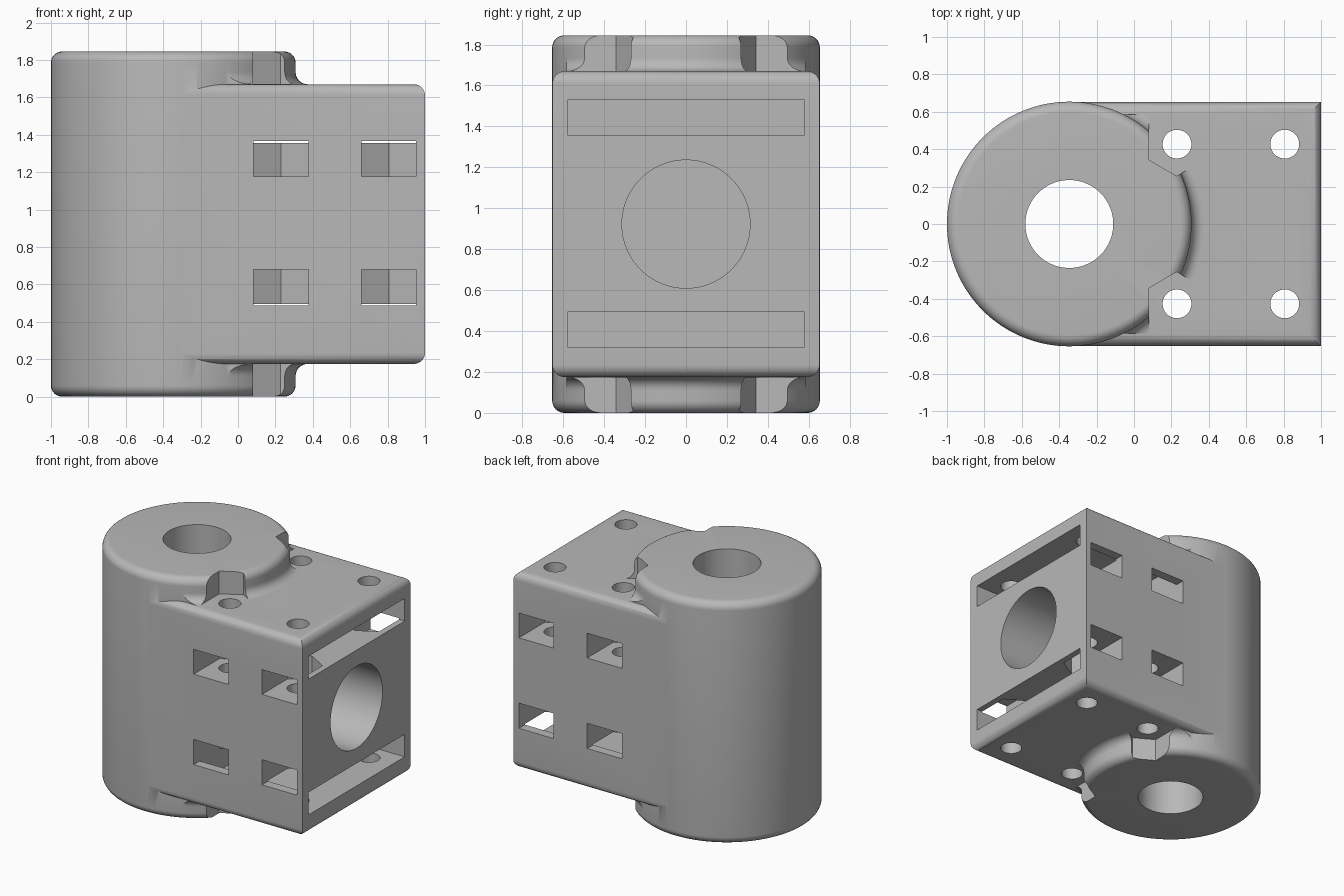
import bpy, bmesh, math
from mathutils import Matrix

if "Cube" in bpy.data.objects:
    bpy.data.objects.remove(bpy.data.objects["Cube"])

H, MID = 1.845, 0.9225          # overall height and its middle
CX, R = -0.346, 0.654           # vertical barrel axis and radius
Z0, Z1 = 0.175, 1.67            # block bottom and top
F = 0.06                        # edge rounding

grey = bpy.data.materials.new("plain_grey")
grey.diffuse_color = (0.48, 0.48, 0.48, 1)
grey.use_nodes = True
grey.node_tree.nodes["Principled BSDF"].inputs["Base Color"].default_value = grey.diffuse_color


def make(name, bm):
    bmesh.ops.recalc_face_normals(bm, faces=bm.faces[:])
    me = bpy.data.meshes.new(name)
    bm.to_mesh(me)
    bm.free()
    me.materials.append(grey)
    ob = bpy.data.objects.new(name, me)
    bpy.context.collection.objects.link(ob)
    return ob


def box(name, x0, x1, y, z0, z1, round_edges=False):
    bm = bmesh.new()
    m = Matrix.Translation(((x0 + x1) / 2, 0, (z0 + z1) / 2)) @ Matrix.Diagonal((x1 - x0, 2 * y, z1 - z0, 1))
    bmesh.ops.create_cube(bm, size=1, matrix=m)
    if round_edges:  # horizontal edges, except those buried in the barrel
        es = [e for e in bm.edges
              if abs(e.verts[0].co.z - e.verts[1].co.z) < 1e-4
              and max(v.co.x for v in e.verts) > x0 + 0.1]
        bmesh.ops.bevel(bm, geom=es, offset=F, segments=8, profile=0.5, affect='EDGES')
    return make(name, bm)


def lathe(name, pts, steps=128):
    bm = bmesh.new()
    vs = [bm.verts.new((CX + r, 0, z)) for r, z in pts]
    es = [bm.edges.new((vs[i], vs[(i + 1) % len(vs)])) for i in range(len(vs))
          if not (pts[i][0] == 0 and pts[(i + 1) % len(vs)][0] == 0)]
    bmesh.ops.spin(bm, geom=vs + es, cent=(CX, 0, 0), axis=(0, 0, 1), angle=math.tau, steps=steps)
    bmesh.ops.remove_doubles(bm, verts=bm.verts[:], dist=1e-5)
    return make(name, bm)


def rod(name, r, length, centre, along_x=False, seg=64):
    bm = bmesh.new()
    m = Matrix.Translation(centre)
    if along_x:
        m = m @ Matrix.Rotation(math.pi / 2, 4, 'Y')
    bmesh.ops.create_cone(bm, cap_ends=True, segments=seg, radius1=r, radius2=r, depth=length, matrix=m)
    return make(name, bm)


def nut_pocket(name, cx, side, z0, z1):
    """Slot open to the side, ending in the point of a hexagon."""
    w = 0.147
    prof = [(cx - w, 0.75), (cx - w, 0.342), (cx, 0.257), (cx + w, 0.342), (cx + w, 0.75)]
    bm = bmesh.new()
    f = bm.faces.new([bm.verts.new((x, side * y, z0)) for x, y in prof])
    up = bmesh.ops.extrude_face_region(bm, geom=[f])['geom']
    bmesh.ops.translate(bm, vec=(0, 0, z1 - z0), verts=[v for v in up if isinstance(v, bmesh.types.BMVert)])
    return make(name, bm)


def combine(target, other, op):
    mod = target.modifiers.new("combine", 'BOOLEAN')
    mod.operation, mod.solver, mod.object = op, 'EXACT', other
    bpy.context.view_layer.objects.active = target
    bpy.ops.object.modifier_apply(modifier=mod.name)
    bpy.data.objects.remove(other, do_unlink=True)


def arc(cr, cz, r, a0, a1, n=8):
    return [(cr + r * math.cos(math.radians(a0 + (a1 - a0) * i / n)),
             cz + r * math.sin(math.radians(a0 + (a1 - a0) * i / n))) for i in range(n + 1)]


# Barrel with rounded rims, joined to the rounded block
body = lathe("hinge_body", [(0, 0)] + arc(R - F, F, F, -90, 0) + arc(R - F, H - F, F, 0, 90) + [(0, H)])
combine(body, box("block", CX, 1.0, 0.6525, Z0, Z1, True), 'UNION')

# Concave fillets where the barrel rises out of the block
g = 0.065
for top in (True, False):
    pts = [(0.6, Z1 - 0.1), (R + g, Z1 - 0.1)] + arc(R + g, Z1 + g, g, 270, 180) + [(0.6, Z1 + g)]
    if not top:
        pts = [(r, H - z) for r, z in pts]
    flare = lathe("flare", pts)
    combine(flare, box("flare_limit", -0.1, 0.8, 0.585, -0.5, 2.5), 'INTERSECT')
    combine(body, flare, 'UNION')

# Main bore and blind socket in the end face
cutters = [rod("bore", 0.235, 3, (CX, 0, MID), seg=96),
           rod("socket", 0.313, 0.92, (1.04, 0, MID), True, 96)]

# Flat slots in the end face
for z0, z1 in ((0.322, 0.494), (1.357, 1.53)):
    cutters.append(box("end_slot", 0.08, 1.2, 0.58, z0, z1))

# Bolt holes, nut pockets and the boss notches above the inner bolts
for side in (-1, 1):
    for cx in (0.23, 0.806):
        cutters.append(rod("bolt_hole", 0.077, 3, (cx, side * 0.427, MID), seg=40))
        for z0, z1 in ((0.488, 0.68), (1.178, 1.367)):
            cutters.append(nut_pocket("nut_pocket", cx, side, z0, z1))
    for z0, z1 in ((-0.5, Z0 - 0.001), (Z1 + 0.001, 2.5)):
        cutters.append(nut_pocket("notch", 0.228, side, z0, z1))

for c in cutters:
    combine(body, c, 'DIFFERENCE')

# Smooth shading with sharp edges kept
bpy.ops.object.select_all(action='DESELECT')
body.select_set(True)
bpy.context.view_layer.objects.active = body
bpy.ops.object.shade_smooth_by_angle(angle=math.radians(30))
